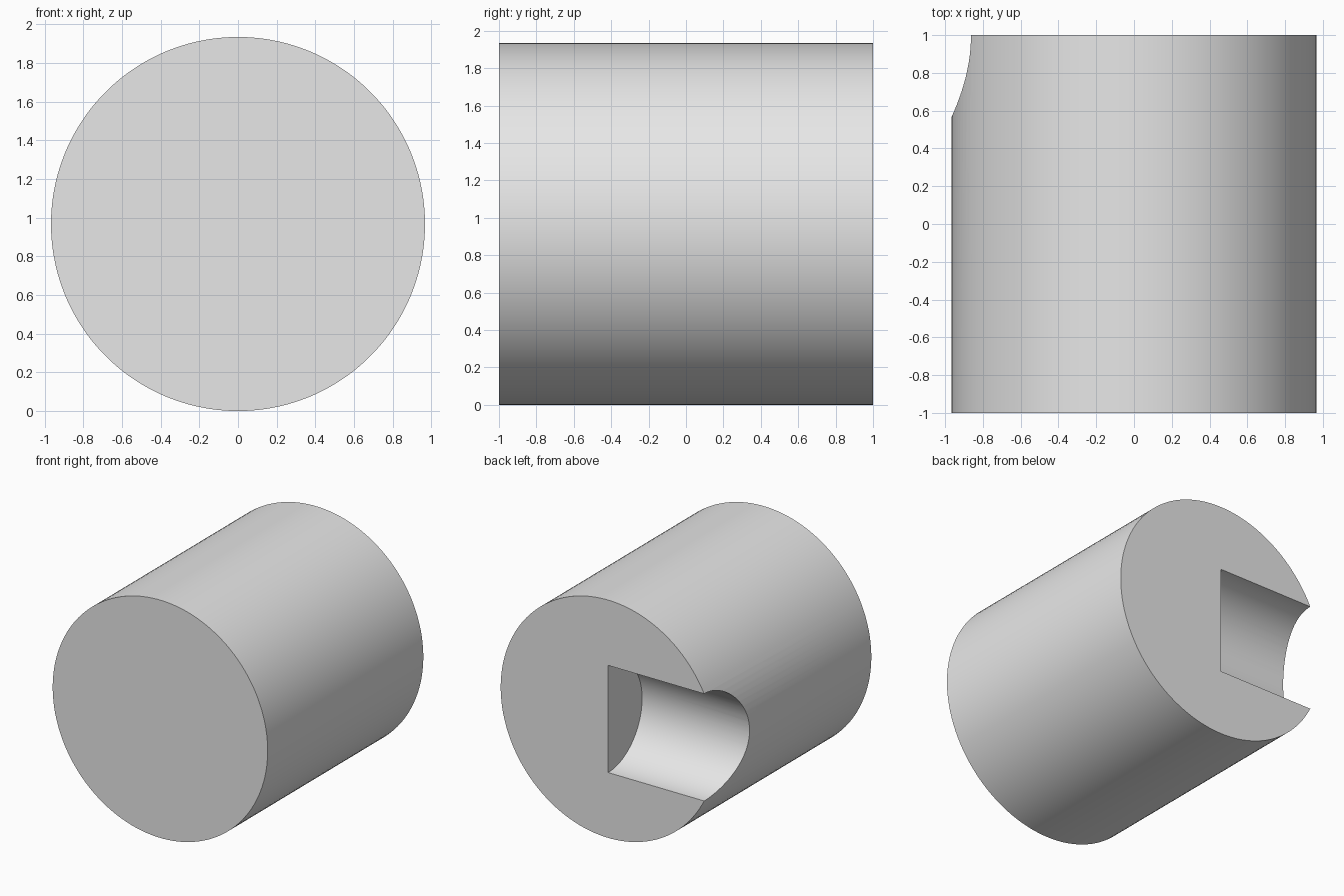
import bpy
import bmesh
import math
from mathutils import Matrix

RADIUS = 0.967
LENGTH = 2.0
NOTCH_RADIUS = 0.436

cube = bpy.data.objects.get("Cube")
if cube:
    bpy.data.objects.remove(cube, do_unlink=True)

grey = bpy.data.materials.new("light_grey")
grey.use_nodes = True
colour = (0.8, 0.8, 0.8, 1.0)
grey.diffuse_color = colour
grey.node_tree.nodes["Principled BSDF"].inputs["Base Color"].default_value = colour


def add_cylinder(name, radius, depth, axis, location, segments):
    """Closed cylinder lying along the x or y axis, with no vertex on its seam planes."""
    bm = bmesh.new()
    turn = Matrix.Rotation(math.pi / 2, 4, "Y" if axis == "X" else "X")
    spin = Matrix.Rotation(math.pi / segments, 4, "Z")
    bmesh.ops.create_cone(bm, cap_ends=True, segments=segments, radius1=radius,
                          radius2=radius, depth=depth,
                          matrix=Matrix.Translation(location) @ turn @ spin)
    mesh = bpy.data.meshes.new(name)
    bm.to_mesh(mesh)
    bm.free()
    mesh.materials.append(grey)
    obj = bpy.data.objects.new(name, mesh)
    bpy.context.collection.objects.link(obj)
    return obj


# Main round body, lying front to back
body = add_cylinder("round_body", RADIUS, LENGTH, "Y", (0, 0, RADIUS), 128)

# Half-round notch in the back face, from the centre out through the -x side
notch_length = 1.5
cutter = add_cylinder("notch_cutter", NOTCH_RADIUS, notch_length, "X",
                      (-notch_length / 2, LENGTH / 2, RADIUS), 96)
cutter.hide_render = True

cut = body.modifiers.new("notch", "BOOLEAN")
cut.operation = "DIFFERENCE"
cut.solver = "EXACT"
cut.object = cutter

bpy.ops.object.select_all(action="DESELECT")
body.select_set(True)
bpy.context.view_layer.objects.active = body
bpy.ops.object.modifier_apply(modifier=cut.name)
bpy.data.objects.remove(cutter, do_unlink=True)

# Smooth round walls with crisp rims
bpy.ops.object.shade_smooth_by_angle(angle=math.radians(30))
